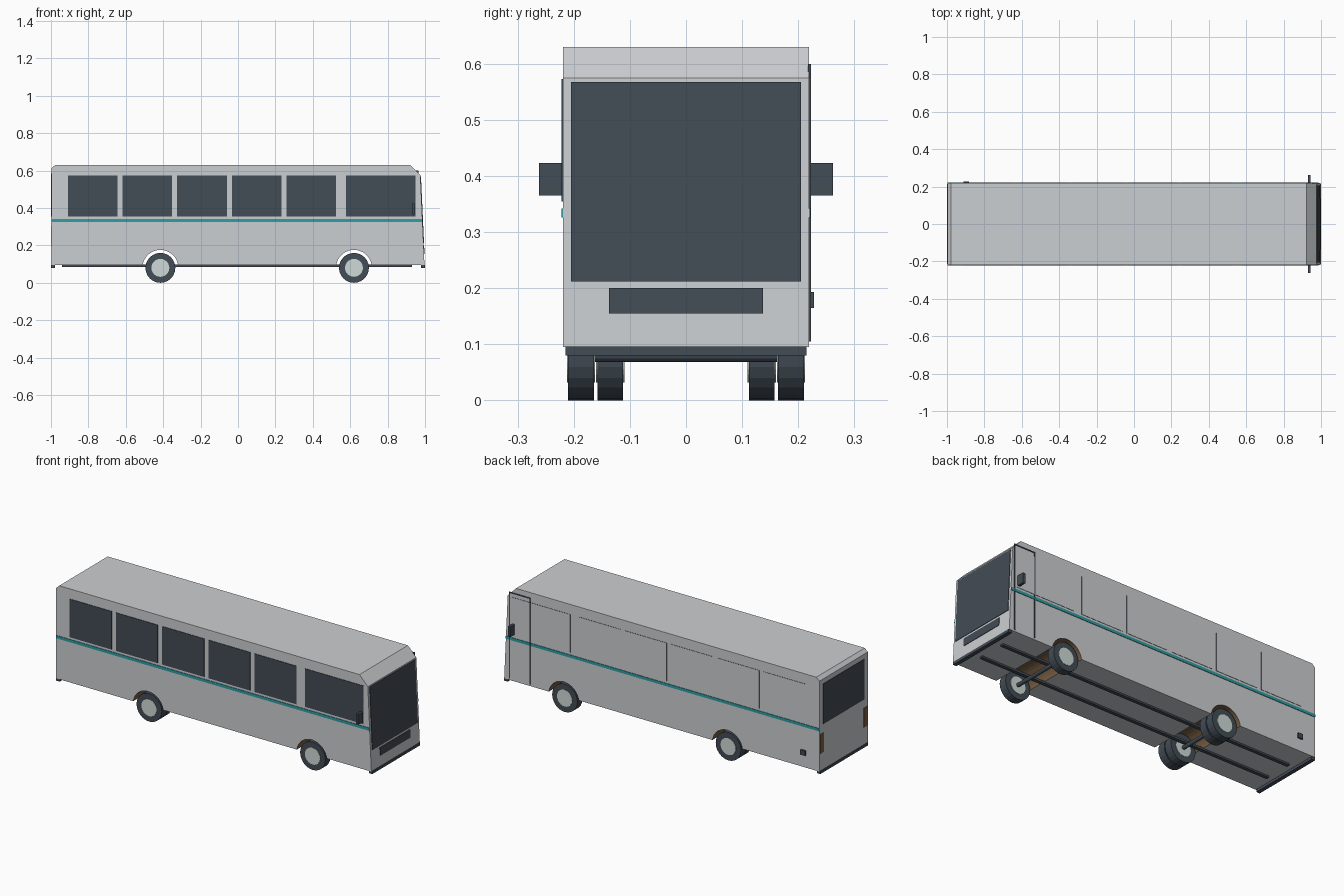
import bpy, bmesh, math
from mathutils import Vector

old = bpy.data.objects.get("Cube")
if old:
    bpy.data.objects.remove(old, do_unlink=True)


def material(name, rgb):
    m = bpy.data.materials.new(name)
    m.use_nodes = True
    m.diffuse_color = (*rgb, 1)
    m.node_tree.nodes["Principled BSDF"].inputs["Base Color"].default_value = (*rgb, 1)
    return m


PAINT = material("light grey paint", (0.60, 0.62, 0.64))
DARK = material("dark slate", (0.055, 0.072, 0.092))
TEAL = material("teal stripe", (0.03, 0.34, 0.37))
BROWN = material("brown", (0.20, 0.12, 0.06))
HUB = material("hub silver", (0.62, 0.70, 0.68))


def finish(name, bm, *mats):
    mesh = bpy.data.meshes.new(name)
    bmesh.ops.recalc_face_normals(bm, faces=bm.faces[:])
    bm.to_mesh(mesh)
    bm.free()
    ob = bpy.data.objects.new(name, mesh)
    bpy.context.collection.objects.link(ob)
    for m in mats:
        mesh.materials.append(m)
    return ob


def prism(name, profile, y0, y1, *mats):
    """Extrude an (x, z) outline along y."""
    bm = bmesh.new()
    face = bm.faces.new([bm.verts.new((x, y0, z)) for x, z in profile])
    out = bmesh.ops.extrude_face_region(bm, geom=[face])
    moved = [v for v in out["geom"] if isinstance(v, bmesh.types.BMVert)]
    bmesh.ops.translate(bm, verts=moved, vec=(0, y1 - y0, 0))
    return finish(name, bm, *mats)


def box(name, x, y, z, *mats):
    return prism(name, [(x[0], z[0]), (x[1], z[0]), (x[1], z[1]), (x[0], z[1])], *y, *mats)


def cylinder(name, x, y, z, r, depth, mat, sides=24):
    bm = bmesh.new()
    bmesh.ops.create_cone(bm, cap_ends=True, segments=sides, radius1=r, radius2=r, depth=depth)
    for v in bm.verts:
        v.co = Vector((x + v.co.x, y + v.co.z, z + v.co.y))
    return finish(name, bm, mat)


W, FLOOR = 0.219, 0.095
REAR_AXLE, FRONT_AXLE, AXLE_Z, ARCH = -0.415, 0.62, 0.08, 0.096


def arch(cx):
    """Wheel arch points, from front to rear."""
    a = math.asin((FLOOR - AXLE_Z) / ARCH)
    angles = [a + (math.pi - 2 * a) * i / 16 for i in range(17)]
    return [(cx + ARCH * math.cos(t), AXLE_Z + ARCH * math.sin(t)) for t in angles]


def nose(z):
    """x of the sloping front at height z."""
    return 0.997 - 0.022 * (z - FLOOR) / 0.48


# Body shell with wheel tunnels
outline = [(-0.997, FLOOR), (-0.997, 0.612), (-0.978, 0.63), (0.922, 0.63),
           (nose(0.575), 0.575), (nose(FLOOR), FLOOR)]
body = prism("body", outline + arch(FRONT_AXLE) + arch(REAR_AXLE), -W, W, PAINT, BROWN)
for p in body.data.polygons:
    if FLOOR + 0.001 < p.center.z < 0.2 and abs(p.normal.y) < 0.5 and p.area < 0.05:
        p.material_index = int(abs(p.center.x) < 0.8)

# Side windows; the left panes have painted outer faces
panes = [(-0.91 + 0.2925 * i, -0.645 + 0.2925 * i) for i in range(5)] + [(0.578, 0.948)]
for i, span in enumerate(panes):
    box(f"right_window_{i + 1}", span, (-W - 0.003, -W + 0.002), (0.355, 0.573), DARK)
    pane = box(f"left_window_{i + 1}", span, (W - 0.002, W + 0.002), (0.355, 0.573), DARK, PAINT)
    for p in pane.data.polygons:
        p.material_index = int(p.normal.y > 0.9)

# Stripe along both sides
for side, s in (("left", 1), ("right", -1)):
    prism(f"{side}_stripe", [(-0.997, 0.326), (nose(0.326), 0.326), (nose(0.342), 0.342),
                             (-0.997, 0.342)], s * (W - 0.002), s * (W + 0.003), TEAL)


def front_plate(name, half, z0, z1):
    prism(name, [(nose(z0) - 0.003, z0), (nose(z0) + 0.003, z0),
                 (nose(z1) + 0.003, z1), (nose(z1) - 0.003, z1)], -half, half, DARK)


# Front and rear glass, grille
front_plate("windscreen", 0.205, 0.212, 0.568)
front_plate("grille", 0.137, 0.155, 0.2)
box("rear_window", (-1, -0.995), (-0.185, 0.185), (0.355, 0.585), DARK)

# Door outline on the left side
door_y = (W - 0.002, W + 0.0035)
box("door_front_line", (0.959, 0.965), door_y, (0.105, 0.6), DARK)
box("door_rear_line", (0.83, 0.836), door_y, (0.105, 0.6), DARK)
box("door_top_line", (0.83, 0.965), door_y, (0.594, 0.6), DARK)

# Fuel cap
box("fuel_cap", (-0.912, -0.882), (W - 0.002, 0.228), (0.165, 0.193), DARK)

# Mirrors and tail lights
for side, s in (("left", 1), ("right", -1)):
    box(f"{side}_mirror", (0.929, 0.944), (s * W, s * 0.262), (0.365, 0.423), DARK)
    box(f"{side}_tail_light", (-1, -0.995), (s * 0.18, s * 0.213), (0.195, 0.305), BROWN)
    box(f"{side}_chassis_rail", (-0.94, 0.93), (s * 0.07, s * 0.09), (0.085, 0.098), DARK)

# Bumpers
box("front_bumper", (0.978, 1), (-0.215, 0.215), (0.08, 0.096), DARK)
box("rear_bumper", (-1, -0.978), (-0.215, 0.215), (0.08, 0.096), DARK)


def wheel(name, x, y):
    cylinder(name + "_tyre", x, y, AXLE_Z, 0.08, 0.046, DARK)
    cylinder(name + "_hub", x, y, AXLE_Z, 0.048, 0.050, HUB)


# Axles and wheels, doubled at the rear
for end, x in (("front", FRONT_AXLE), ("rear", REAR_AXLE)):
    cylinder(f"{end}_axle", x, 0, AXLE_Z, 0.011, 0.34, DARK, 12)
    for side, s in (("left", 1), ("right", -1)):
        wheel(f"{end}_{side}_outer", x, s * 0.187)
        if end == "rear":
            wheel(f"{end}_{side}_inner", x, s * 0.135)
